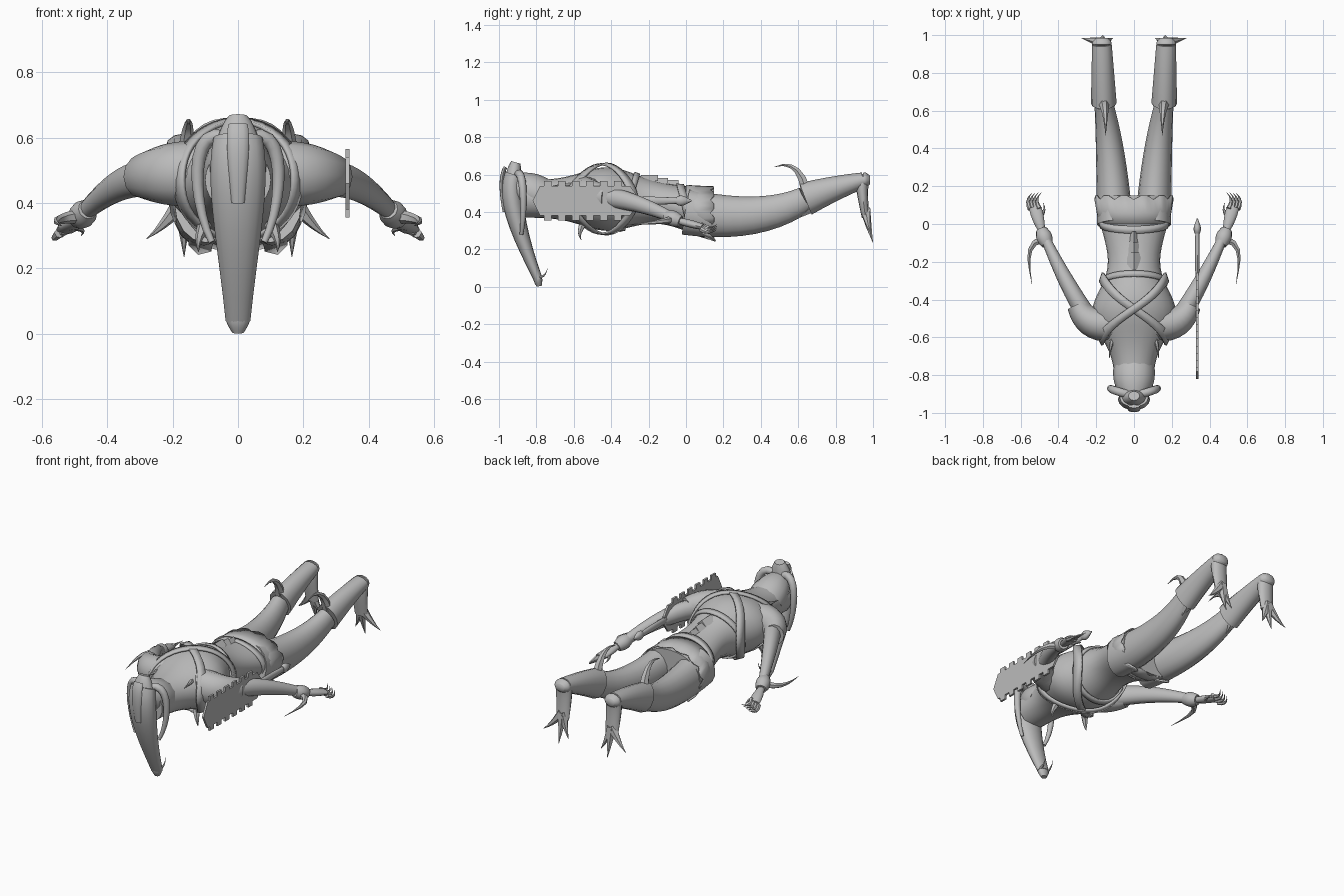
import bpy, math
from mathutils import Vector

cube = bpy.data.objects.get("Cube")
if cube:
    bpy.data.objects.remove(cube)

grey = bpy.data.materials.new("plain_grey")
grey.use_nodes = True
grey.diffuse_color = (.5, .5, .5, 1)
grey.node_tree.nodes["Principled BSDF"].inputs["Base Color"].default_value = grey.diffuse_color
ACROSS, UPWARD, ALONG = Vector((1, 0, 0)), Vector((0, 0, 1)), Vector((0, 1, 0))


def make(name, verts, faces, thickness=0, angle=50):
    mesh = bpy.data.meshes.new(name)
    mesh.from_pydata([tuple(v) for v in verts], [], faces)
    mesh.materials.append(grey)
    part = bpy.data.objects.new(name, mesh)
    bpy.context.collection.objects.link(part)
    bpy.ops.object.select_all(action='DESELECT')
    part.select_set(True)
    bpy.context.view_layer.objects.active = part
    bpy.ops.object.mode_set(mode='EDIT')
    bpy.ops.mesh.select_all(action='SELECT')
    bpy.ops.mesh.normals_make_consistent(inside=False)
    bpy.ops.object.mode_set(mode='OBJECT')
    if thickness:
        part.modifiers.new("thickness", 'SOLIDIFY').thickness = thickness
    bpy.ops.object.shade_smooth_by_angle(angle=math.radians(angle))


def grid_faces(rows, columns):
    """Quads joining closed rings of vertices."""
    return [(r * columns + c, r * columns + (c + 1) % columns,
             (r + 1) * columns + (c + 1) % columns, (r + 1) * columns + c)
            for r in range(rows - 1) for c in range(columns)]


def loft(name, rings):
    sides = len(rings[0])
    verts = [v for ring in rings for v in ring]
    caps = [tuple(range(sides)), tuple(range(len(verts) - sides, len(verts)))]
    make(name, verts, grid_faces(len(rings), sides) + caps)


def bezier(path, t):
    points = [Vector(p) for p in path]
    while len(points) > 1:
        points = [a.lerp(b, t) for a, b in zip(points, points[1:])]
    return points[0]


def limb(name, path, start, end, bulge=0, ref=ACROSS, side=1, sides=12, steps=10):
    """Tapered tube on a Bezier path; start and end are radii along and across ref."""
    path = [(side * x, y, z) for x, y, z in path]
    rings = []
    for i in range(steps + 1):
        t = i / steps
        tangent = (bezier(path, min(1, t + .01)) - bezier(path, max(0, t - .01))).normalized()
        u = (ref - tangent * ref.dot(tangent)).normalized()
        v = tangent.cross(u)
        swell = 1 + bulge * math.sin(math.pi * t)
        wide, deep = (max(.001, swell * (a + (b - a) * t)) for a, b in zip(start, end))
        rings.append([bezier(path, t) + u * wide * math.cos(a) + v * deep * math.sin(a) for a in around(sides)])
    loft(name, rings)


def spike(name, path, radius, side=1, ref=ACROSS):
    limb(name, path, (radius, radius), (0, 0), 0, ref, side, sides=6, steps=5)


def around(count):
    return [math.tau * k / count for k in range(count)]


def bump(y, centre, spread):
    return math.exp(-((y - centre) / spread) ** 2)


def skin(y, a, grow=0):
    """Point on the torso at distance y and angle a, pushed outwards."""
    width = .1 + .12 * bump(y, -.47, .18) + .1 * bump(y, .15, .3)
    height = .1 + .07 * bump(y, -.42, .19) + .035 * bump(y, .15, .2)
    middle = .47 - .08 * bump(y, .2, .3)
    return Vector(((width + grow) * math.cos(a), y, middle + (height + grow) * math.sin(a)))


# Torso
rows = 30
loft("torso", [[skin(-.88 + i / rows * 1.03, a) for a in around(24)] for i in range(rows + 1)])


def band(name, centre, width, grow=.012):
    """Strap wrapped round the torso; centre gives its y at each angle."""
    angles = around(40)
    verts = [skin(centre(a) + s * width / 2, a, grow) for s in (-1, 1) for a in angles]
    make(name, verts, grid_faces(2, len(angles)), .012)


# Harness
for s, which in ((1, "left"), (-1, "right")):
    band("cross_strap_" + which, lambda a: -.45 + s * .17 * math.cos(a), .05, .025)
band("rib_strap", lambda a: -.3 + .04 * math.sin(a), .03)
band("waist_belt", lambda a: -.03 * math.sin(a), .04, .008)

# Skirt with a ragged hem
angles = around(36)
hem = [skin(.13, a, .01) + ALONG * .02 * (i % 3 > 0) for i, a in enumerate(angles)]
make("skirt", [skin(y, a, .006) for y in (0, .06) for a in angles] + hem, grid_faces(3, len(angles)), .006)

# Overlapping plates along the spine
for i in range(3):
    y, w = -.2 + i * .055, .055 - i * .01
    ridge = skin(y, math.pi / 2)
    low, high = ridge - UPWARD * .01, ridge + UPWARD * .02
    front, back = ALONG * -.04, ALONG * .05
    make("spine_plate", [low + front - ACROSS * w, low + front + ACROSS * w, low + back + ACROSS * w / 2,
                         low + back - ACROSS * w / 2, high + front, high + back],
         [(0, 4, 5, 3), (4, 1, 2, 5), (0, 1, 4), (3, 5, 2), (0, 3, 2, 1)])

# Long skull mask pointing down, with crown, brow ridge and rounded nose
limb("skull", [(0, -.92, .6), (0, -.97, .45), (0, -.79, .04)], (.075, .05), (.038, .024), .4, sides=16)
limb("crown", [(0, -.91, .665), (0, -.92, .63), (0, -.93, .5)], (.03, .025), (.08, .05), .1)
limb("brow_ridge", [(0, -.965, .64), (0, -1, .58), (0, -.97, .4)], (.03, .01), (.02, .01), .3)
limb("head_back", [(0, -.92, .55), (0, -.86, .53), (0, -.77, .48)], (.065, .06), (.11, .1), .15)
limb("nose_tip", [(0, -.793, .045), (0, -.785, .003)], (.037, .024), (.018, .014), .1)

# Broad saw blade, carried at the left side
middle, half, tooth, pitch = .46, .08, .025, .075
upper = [(-.78, half)]
for i in range(6):
    y = -.76 + i * pitch
    upper += [(y, half), (y, half + tooth), (y + .04, half + tooth), (y + .04, half)]
upper += [(-.3, half), (-.26, tooth)]
outline = [(-.82, 0)] + upper + [(y, -h) for y, h in reversed(upper)]
count = len(outline)
make("saw_blade", [(x, y, middle + h) for x in (.329, .341) for y, h in outline],
     grid_faces(2, count) + [tuple(range(count)), tuple(range(count, 2 * count))], angle=25)

# Saw handle and pommel
grip, butt = Vector((.335, -.28, middle)), Vector((.335, -.03, middle))
limb("saw_handle", [grip, butt], (.01, .02), (.01, .015), .2)
limb("saw_pommel", [butt - ALONG * .02, butt + ALONG * .06], (.014, .02), (.003, .004), 1)

for s, which in ((1, "left_"), (-1, "right_")):
    # Horn hooping round the side of the skull
    limb(which + "horn", [(.04, -.9, .6), (.15, -.87, .64), (.14, -.86, .4), (.08, -.88, .28)],
         (.022, .022), (.01, .01), .2, ALONG, s)
    spike(which + "fang", [(.025, -.79, .05), (.027, -.75, .05), (.027, -.74, .1)], .01, s)
    spike(which + "neck_spike", [(.1, -.58, .54), (.13, -.64, .55), (.13, -.71, .54)], .02, s)
    spike(which + "chest_spike", [(.1, -.55, .34), (.13, -.58, .28), (.12, -.56, .25)], .022, s)

    # Shoulder pad and arm
    limb(which + "shoulder", [(.06, -.52, .49), (.24, -.57, .49), (.3, -.43, .48)],
         (.1, .09), (.065, .055), .15, UPWARD, s)
    wrist = Vector((.49, -.03, .35))
    limb(which + "arm", [(.26, -.47, .48), (.37, -.3, .48), wrist], (.06, .05), (.024, .022), .1, UPWARD, s)
    limb(which + "wrist_cuff", [(.46, -.11, .38), wrist], (.03, .03), (.03, .03), .4, UPWARD, s)
    spike(which + "wrist_blade", [(.48, -.08, .36), (.58, -.1, .35), (.56, -.2, .34), (.54, -.32, .33)],
          .022, s, UPWARD)

    # Hand with curled fingers
    knuckles = Vector((.525, .09, .32))
    limb(which + "palm", [wrist, knuckles], (.018, .02), (.016, .032), .2, UPWARD, s)
    for i in range(4):
        base = knuckles + Vector((.016, 0, -.009)) * (i - 1.5) - ALONG * .01
        spike(which + "finger", [base, base + Vector((.03, .05, -.03)), base + Vector((-.01, .085, 0))], .015, s)
    spike(which + "thumb", [(.51, .02, .33), (.46, .07, .32), (.48, .11, .3)], .015, s)

    # Thigh and shin armour
    knee, heel = Vector((.16, .64, .47)), Vector((.17, .95, .57))
    limb(which + "thigh", [(.1, 0, .4), (.12, .4, .33), knee], (.095, .123), (.05, .068), .05, sides=16, side=s)
    limb(which + "shin_armour", [knee, knee.lerp(heel, .5) + UPWARD * .01, heel],
         (.068, .09), (.052, .042), side=s)
    limb(which + "heel", [heel, heel + ALONG * .035], (.052, .042), (.03, .022), .15, side=s)
    spike(which + "knee_hook", [knee + UPWARD * .05, (.15, .6, .69), (.15, .47, .64)], .03, s)
    spike(which + "knee_point", [(.16, .66, .42), (.16, .61, .37)], .035, s)

    # Foot and spread claws
    toes = Vector((.167, .96, .37))
    limb(which + "foot", [heel, heel - ALONG * .02, toes], (.045, .035), (.042, .02), .15, side=s)
    for tip in ((.165, 1, .235), (.28, .985, .29), (.11, .985, .27)):
        spike(which + "claw", [toes + UPWARD * .04, toes.lerp(Vector(tip), .5), tip], .03, s)

    # Hanging hip flap
    flap = [(.07, .03, .31), (.15, .03, .32), (.15, .13, .28), (.12, .16, .25), (.08, .13, .26)]
    make(which + "hip_flap", [(s * x, y, z) for x, y, z in flap], [tuple(range(len(flap)))], .01)
